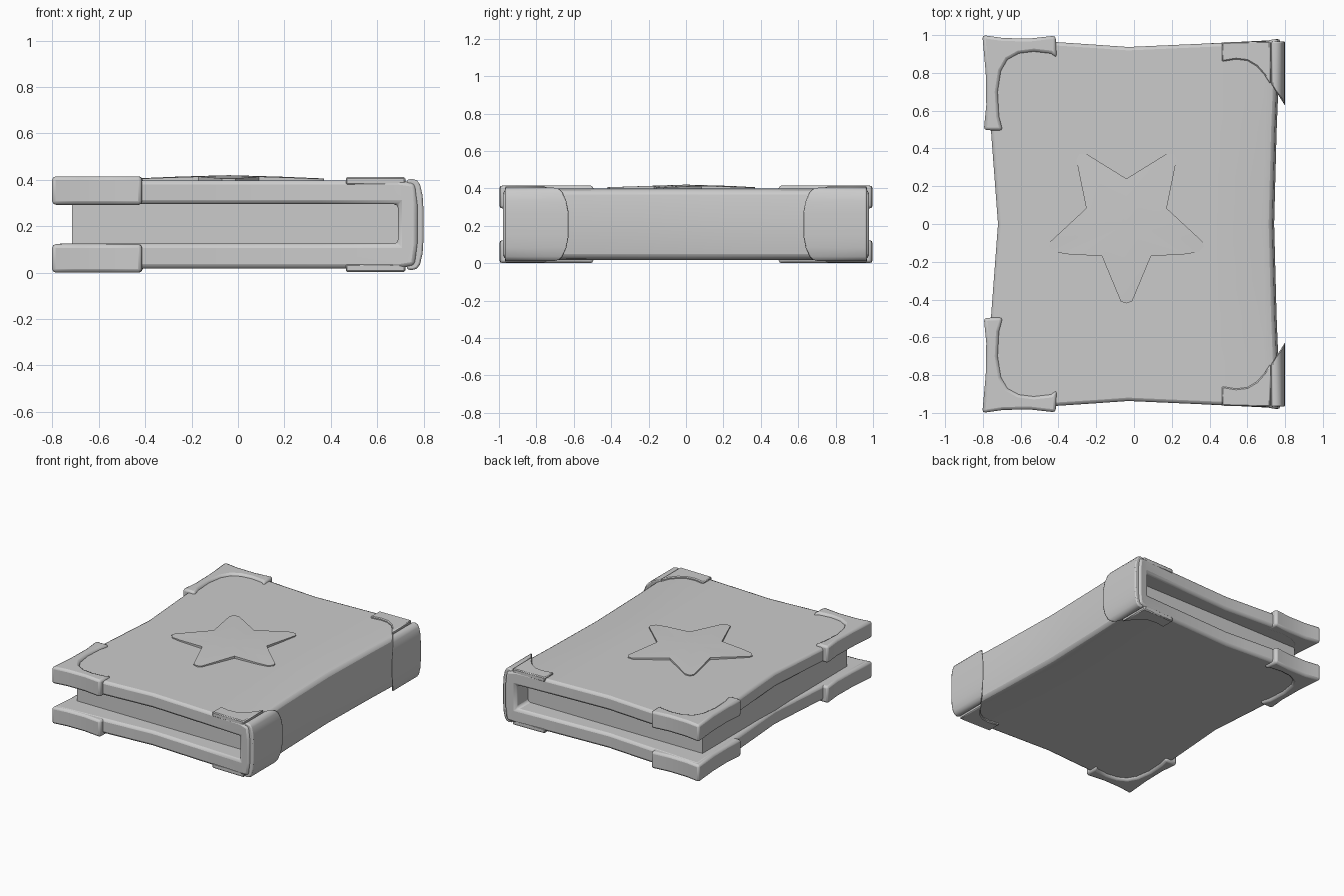
import bpy, bmesh, math

if "Cube" in bpy.data.objects:
    bpy.data.objects.remove(bpy.data.objects["Cube"])

ZC = 0.2075  # mid height of the book


def finish(name, verts, faces, bevel=0.0, segs=2, smooth=40):
    me = bpy.data.meshes.new(name)
    bm = bmesh.new()
    vs = [bm.verts.new(v) for v in verts]
    for f in faces:
        bm.faces.new([vs[i] for i in f])
    bmesh.ops.recalc_face_normals(bm, faces=bm.faces)
    bm.to_mesh(me)
    bm.free()
    ob = bpy.data.objects.new(name, me)
    bpy.context.collection.objects.link(ob)
    if bevel:
        m = ob.modifiers.new("Bevel", 'BEVEL')
        m.width, m.segments = bevel, segs
        m.limit_method, m.angle_limit = 'ANGLE', math.radians(50)
    bpy.ops.object.select_all(action='DESELECT')
    bpy.context.view_layer.objects.active = ob
    ob.select_set(True)
    bpy.ops.object.shade_smooth_by_angle(angle=math.radians(smooth))
    return ob


def cells(name, xs, ys, zs, keep, warp, bevel):
    """Solid made of the grid cells kept by keep(i, j, k), bent by warp."""
    solid = {(i, j, k) for i in range(len(xs) - 1) for j in range(len(ys) - 1)
             for k in range(len(zs) - 1) if keep(i, j, k)}
    index, faces = {}, []
    for c in solid:
        for a in range(3):
            for s in (0, 1):
                n = list(c)
                n[a] += 2 * s - 1
                if tuple(n) in solid:
                    continue
                b, d = (a + 1) % 3, (a + 2) % 3
                f = []
                for u, v in ((0, 0), (1, 0), (1, 1), (0, 1)):
                    p = list(c)
                    p[a] += s
                    p[b] += u
                    p[d] += v
                    f.append(index.setdefault(tuple(p), len(index)))
                faces.append(f)
    verts = [warp(xs[i], ys[j], zs[k]) for i, j, k in index]
    return finish(name, verts, faces, bevel)


def prism(name, bottom, top, bevel=0.0, segs=2):
    n = len(bottom)
    faces = [list(range(n)), list(range(n, 2 * n))]
    faces += [[i, (i + 1) % n, n + (i + 1) % n, n + i] for i in range(n)]
    return finish(name, bottom + top, faces, bevel, segs)


def lerp(t, pts):
    for (a, p), (b, q) in zip(pts, pts[1:]):
        if t <= b:
            return p + (q - p) * (t - a) / (b - a)
    return pts[-1][1]


# cover: C-shaped wrap with concave edges
def cover_warp(x, y, z):
    left = lerp(abs(y), [(0, 0.72), (0.5, 0.757), (1, 0.785)])
    right = lerp(abs(y), [(0, 0.742), (0.5, 0.755), (1, 0.775)])
    half = lerp(x, [(-1, 0.985), (-0.4, 0.957), (-0.04, 0.937), (1, 0.982)])
    if x == 1 and (z < 0.03 or z > 0.39):
        right -= 0.012
        z += 0.012 if z < ZC else -0.012
    nx = x * left if x < 0 else x
    if x == 1:
        nx = right
    return nx, y * half, z


xs = [-1, -0.75, -0.5, -0.25, -0.04, 0.35, 0.69, 1]
ys = [-1, -0.75, -0.5, -0.25, 0, 0.25, 0.5, 0.75, 1]
zs = [0.018, 0.125, 0.295, 0.398]
cells("cover", xs, ys, zs, lambda i, j, k: k != 1 or i == len(xs) - 2,
      cover_warp, 0.018)

# page block
cells("pages", [-0.715, 0.70], [-0.83, 0.83], [0.115, 0.305],
      lambda i, j, k: True, lambda x, y, z: (x, y, z), 0)

# corner guards, mirrored front/back and top/bottom
outer = [(-0.803, 1.0), (-0.69, 0.984), (-0.55, 0.982), (-0.415, 0.997),
         (-0.41, 0.88), (-0.44, 0.903), (-0.53, 0.913), (-0.61, 0.903),
         (-0.67, 0.87), (-0.705, 0.81), (-0.722, 0.70), (-0.715, 0.57),
         (-0.695, 0.495), (-0.795, 0.497), (-0.782, 0.63), (-0.785, 0.80)]
inner = [(0.465, 0.962), (0.722, 0.967), (0.722, 0.74), (0.69, 0.79),
         (0.65, 0.835), (0.60, 0.865), (0.54, 0.872), (0.465, 0.86)]
for sy, side in ((-1, "front"), (1, "back")):
    for sz, lvl in ((-1, "lower"), (1, "upper")):
        def layer(pts, h):
            return [(x, sy * y, ZC + sz * h) for x, y in pts]
        prism(f"corner_guard_{side}_{lvl}", layer(outer, 0.085),
              layer(outer, 0.2075), 0.016)
        prism(f"hinge_plate_{side}_{lvl}", layer(inner, 0.17),
              layer(inner, 0.204), 0.006, 1)

    # spine cap: rounded section with a curved inner edge
    half = [(0.728, 0.193, 0.74), (0.75, 0.197, 0.70), (0.772, 0.19, 0.672),
            (0.785, 0.172, 0.655), (0.796, 0.125, 0.635), (0.80, 0.06, 0.622)]
    sec = half + [(x, -z, y) for x, z, y in reversed(half)]
    prism(f"spine_cap_{side}", [(x, sy * 0.967, ZC + z) for x, z, y in sec],
          [(x, sy * y, ZC + z) for x, z, y in sec], 0.008, 2)

# star: gently domed emblem with blunt tips
right_side = [(0, 0.24, 0.41), (0.21, 0.37, 0.403), (0.25, 0.37, 0.402),
              (0.265, 0.34, 0.402), (0.213, 0.083, 0.411),
              (0.405, -0.095, 0.403), (0.41, -0.12, 0.402),
              (0.385, -0.148, 0.402), (0.31, -0.16, 0.405),
              (0.13, -0.17, 0.411), (0.03, -0.41, 0.403)]
loop = right_side + [(0, -0.42, 0.403)]
loop += [(-x, y, z) for x, y, z in reversed(right_side[1:])]
n = len(loop)
top = [(x - 0.04, y, z + 0.003) for x, y, z in loop]
low = [(x, y, 0.385) for x, y, z in top]
faces = [[i, (i + 1) % n, n + (i + 1) % n, n + i] for i in range(n)]
faces += [[n + i, n + (i + 1) % n, 2 * n] for i in range(n)]
faces.append(list(range(n)))
finish("star", low + top + [(-0.04, 0, 0.42)], faces)
